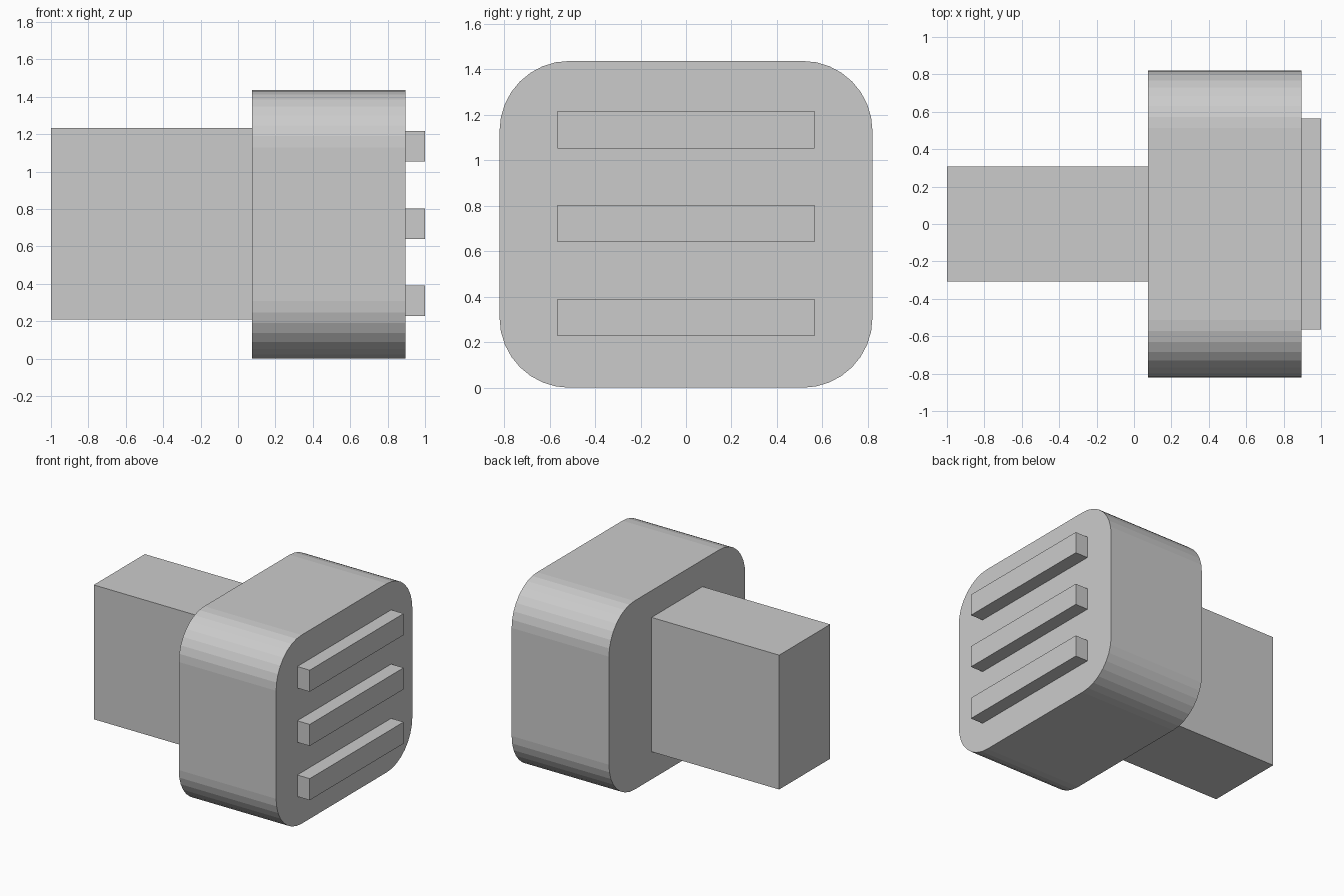
import bpy, bmesh, math

if "Cube" in bpy.data.objects:
    bpy.data.objects.remove(bpy.data.objects["Cube"])

grey = bpy.data.materials.new("plain grey")
grey.diffuse_color = (0.6, 0.6, 0.6, 1)
grey.use_nodes = True
grey.node_tree.nodes["Principled BSDF"].inputs["Base Color"].default_value = grey.diffuse_color


def extrude_x(name, profile, x0, x1):
    """Solid made by sweeping a (y, z) outline from x0 to x1."""
    bm = bmesh.new()
    base = bm.faces.new([bm.verts.new((x0, y, z)) for y, z in profile])
    new = bmesh.ops.extrude_face_region(bm, geom=[base], use_keep_orig=True)["geom"]
    verts = [v for v in new if isinstance(v, bmesh.types.BMVert)]
    bmesh.ops.translate(bm, vec=(x1 - x0, 0, 0), verts=verts)
    bmesh.ops.recalc_face_normals(bm, faces=bm.faces)
    mesh = bpy.data.meshes.new(name)
    bm.to_mesh(mesh)
    bm.free()
    mesh.materials.append(grey)
    obj = bpy.data.objects.new(name, mesh)
    bpy.context.collection.objects.link(obj)
    return obj


def rectangle(half_y, z0, z1):
    return [(-half_y, z0), (half_y, z0), (half_y, z1), (-half_y, z1)]


def rounded_rectangle(half_y, z0, z1, r, steps):
    centres = [(half_y - r, z1 - r), (r - half_y, z1 - r),
               (r - half_y, z0 + r), (half_y - r, z0 + r)]
    points = []
    for quarter, (cy, cz) in enumerate(centres):
        for i in range(steps + 1):
            a = math.pi / 2 * (quarter + i / steps)
            points.append((cy + r * math.cos(a), cz + r * math.sin(a)))
    return points


# Rear block
extrude_x("rear_block", rectangle(0.307, 0.21, 1.233), -1.0, 0.075)

# Rounded head
extrude_x("rounded_head", rounded_rectangle(0.82, 0.0, 1.437, 0.307, 8), 0.075, 0.895)

# Three raised ribs on the end face
for i in range(3):
    z = 0.309 + i * 0.413
    extrude_x(f"rib_{i + 1}", rectangle(0.565, z - 0.082, z + 0.082), 0.895, 1.0)
